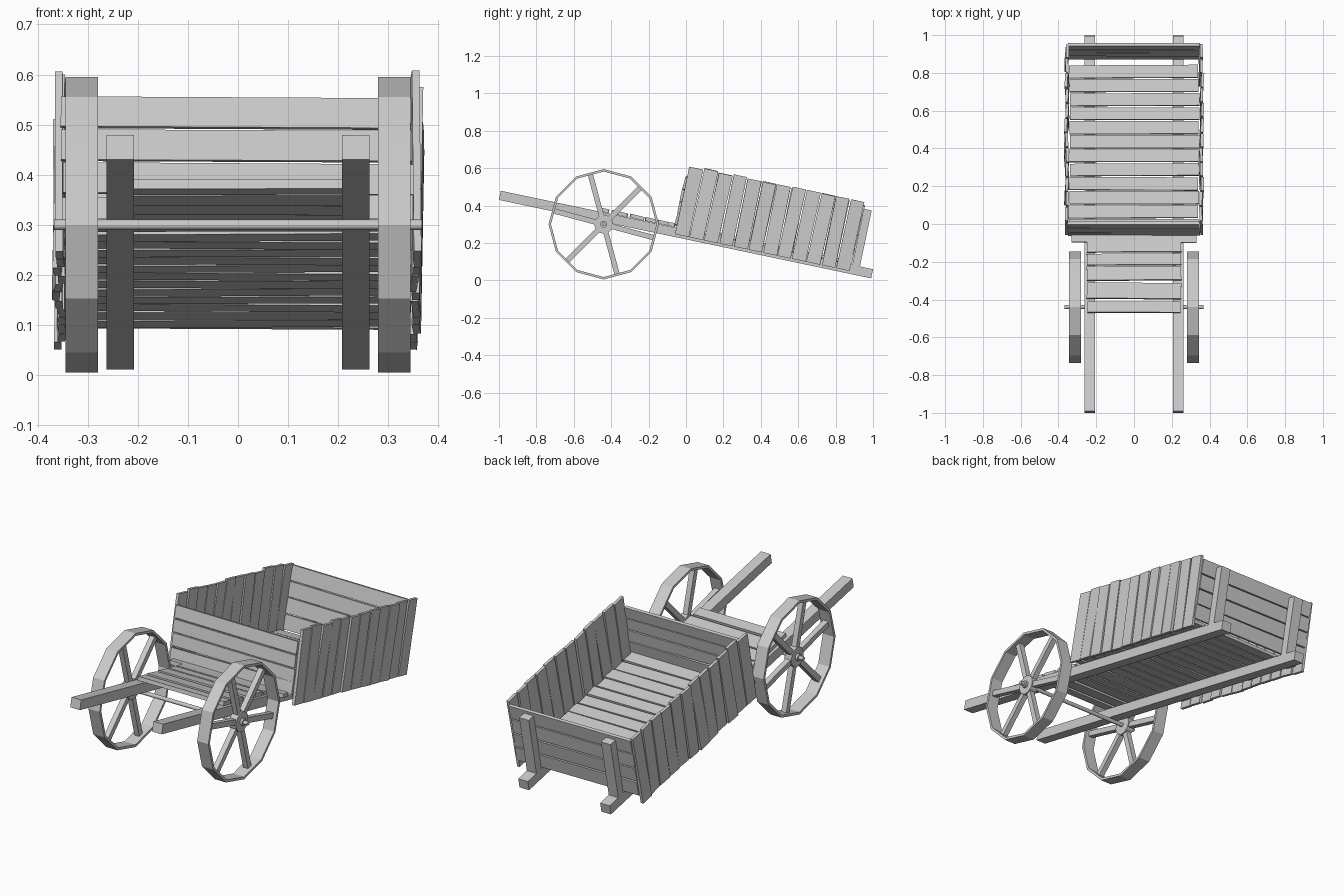
import bpy, bmesh, math, random
from mathutils import Matrix, Vector

if "Cube" in bpy.data.objects:
    bpy.data.objects.remove(bpy.data.objects["Cube"])

random.seed(4)
R = random.uniform
# Cart bed frame: tilted so the rear ends of the rails rest on the ground
TILT = Matrix.Translation((0, 0, 0.245)) @ Matrix.Rotation(math.radians(-11.9), 4, 'X')


def finish(bm, name):
    bmesh.ops.recalc_face_normals(bm, faces=bm.faces)
    me = bpy.data.meshes.new(name)
    bm.to_mesh(me)
    bm.free()
    ob = bpy.data.objects.new(name, me)
    bpy.context.collection.objects.link(ob)
    return ob


def box(bm, c, size, rot=None, base=TILT):
    m = base @ Matrix.Translation(c) @ (rot or Matrix()) @ Matrix.Diagonal((*size, 1))
    bmesh.ops.create_cube(bm, size=1, matrix=m)


def wobble(axis, deg=0.7):
    return Matrix.Rotation(math.radians(R(-deg, deg)), 4, axis)


def cyl(bm, r, length, c, n):
    m = Matrix.Translation(c) @ Matrix.Rotation(math.pi / 2, 4, 'Y')
    bmesh.ops.create_cone(bm, cap_ends=True, segments=n, radius1=r, radius2=r, depth=length, matrix=m)


# Two long rails that double as pull handles
bm = bmesh.new()
for x in (-1, 1):
    box(bm, (x * 0.235, 0, 0), (0.055, 2.034, 0.05))
finish(bm, "rails")

# Floor boards
bm = bmesh.new()
N, s0, s1 = 12, -0.055, 0.855
p = (s1 - s0) / N
for i in range(N):
    box(bm, (R(-.004, .004), s0 + p * (i + .5), 0.034), (0.685, p - R(.006, .012), 0.016),
        wobble('Z', 0.4) @ wobble('Y', 0.4))
finish(bm, "floor_boards")

# Upright side boards
for side, name in ((-1, "left_side_boards"), (1, "right_side_boards")):
    bm = bmesh.new()
    N, s0, s1 = 12, -0.06, 0.90
    p = (s1 - s0) / N
    for i in range(N):
        h = 0.372 + R(-.006, .006)
        box(bm, (side * (0.354 + R(-.002, .006)), s0 + p * (i + .5), h / 2 - 0.01),
            (0.015, p - R(.004, .010), h), wobble('X', 0.8) @ wobble('Y', 1.2) @ wobble('Z', 3))
    finish(bm, name)

# Front and rear boards
for name, s, n0, n1 in (("front_boards", -0.062, 0.035, 0.305), ("rear_boards", 0.893, 0.03, 0.352)):
    bm = bmesh.new()
    p = (n1 - n0) / 4
    for i in range(4):
        box(bm, (R(-.004, .004), s + R(-.003, .003), n0 + p * (i + .5)),
            (0.70, 0.016, p - 0.006), wobble('Y', 0.5) @ wobble('X', 3))
    finish(bm, name)

# Posts behind the rear boards
bm = bmesh.new()
for x in (-1, 1):
    box(bm, (x * 0.235, 0.924, 0.178), (0.055, 0.042, 0.306))
finish(bm, "rear_posts")

# Small platform between the wheels
bm = bmesh.new()
for s, w, half in ((-.088, .04, .33), (-.13, .06, .25), (-.20, .06, .25), (-.275, .075, .25),
                   (-.37, .085, .25), (-.458, .058, .247)):
    box(bm, (0, s, 0.037), (half * 2, w, 0.02), wobble('X', 3) @ wobble('Z', 0.5))
finish(bm, "platform_boards")

# Axle under the rails
HUB = Vector((0, -0.44, 0.30))
bm = bmesh.new()
cyl(bm, 0.01, 0.735, HUB, 12)
finish(bm, "axle")

# Twelve-sided wheels with six spokes
for side, name in ((-1, "left_wheel"), (1, "right_wheel")):
    bm = bmesh.new()
    rings = []
    for k in range(12):
        a = k * math.pi / 6
        rings.append([bm.verts.new((side * x, HUB.y + r * math.cos(a), HUB.z + r * math.sin(a)))
                      for x, r in ((.28, .295), (.344, .295), (.344, .282), (.28, .282))])
    for k in range(12):
        A, B = rings[k], rings[(k + 1) % 12]
        for j in range(4):
            bm.faces.new((A[j], A[(j + 1) % 4], B[(j + 1) % 4], B[j]))
    for k in range(6):
        rot = Matrix.Rotation(math.radians(105 + 60 * k), 4, 'X')
        base = Matrix.Translation(HUB + Vector((side * 0.312, 0, 0))) @ rot
        box(bm, (0, 0.155, 0), (0.028, 0.25, 0.028), base=base)
    cyl(bm, 0.05, 0.04, HUB + Vector((side * 0.312, 0, 0)), 16)
    cyl(bm, 0.018, 0.012, HUB + Vector((side * 0.338, 0, 0)), 12)
    finish(bm, name)
